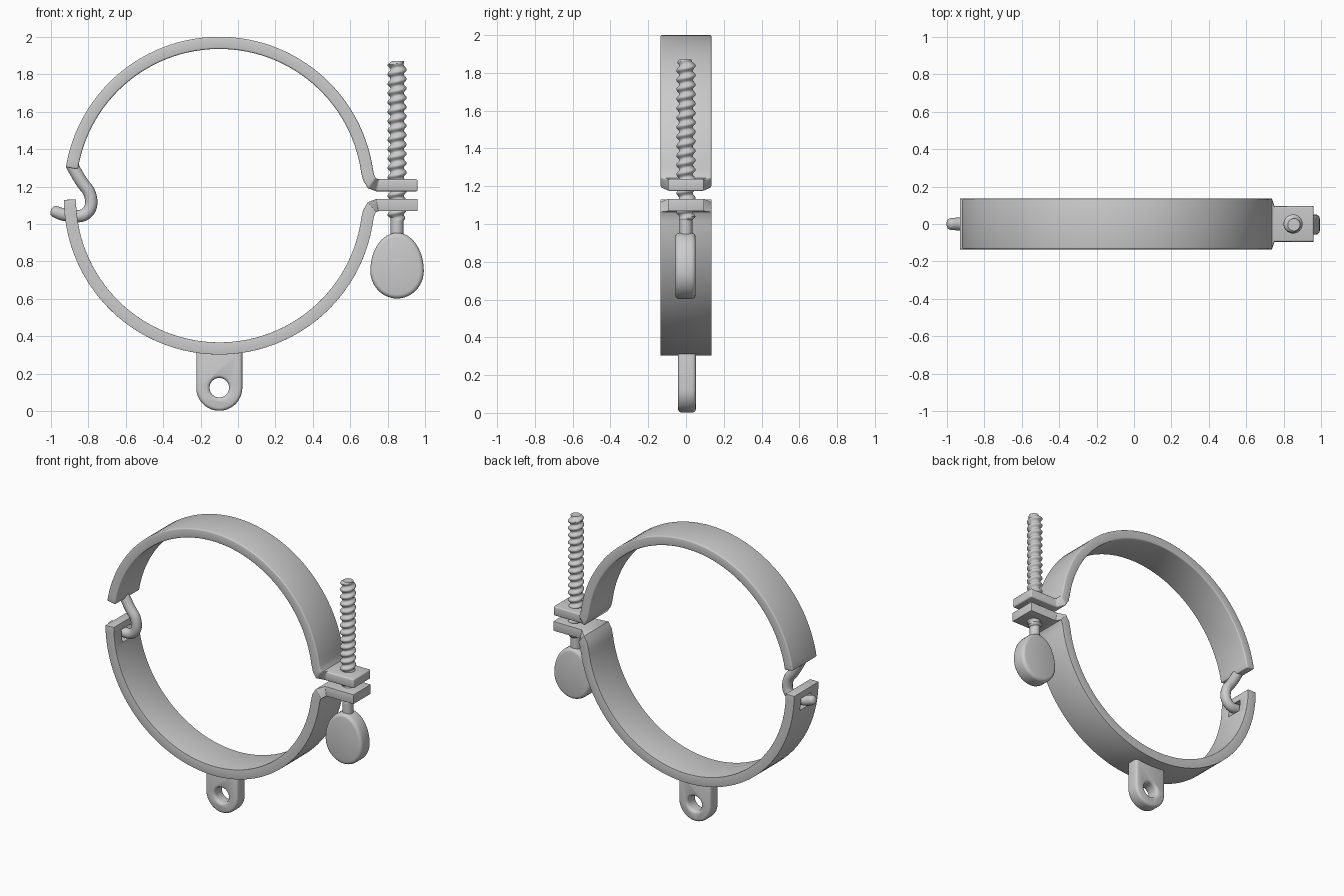
import bpy, bmesh, math
from mathutils import Vector

if "Cube" in bpy.data.objects:
    bpy.data.objects.remove(bpy.data.objects["Cube"])

CX, SX = -0.1, 0.85   # ring centre and screw axis in x


def make(name, verts, faces, bevel=0.0):
    me = bpy.data.meshes.new(name)
    bm = bmesh.new()
    vs = [bm.verts.new(v) for v in verts]
    for f in faces:
        bm.faces.new([vs[i] for i in f])
    bmesh.ops.recalc_face_normals(bm, faces=bm.faces)
    bm.to_mesh(me)
    bm.free()
    ob = bpy.data.objects.new(name, me)
    bpy.context.collection.objects.link(ob)
    if bevel:
        m = ob.modifiers.new("bevel", 'BEVEL')
        m.width, m.segments, m.limit_method = bevel, 3, 'ANGLE'
        m.angle_limit = math.radians(40)
    return ob


def finish(ob):
    bpy.ops.object.select_all(action='DESELECT')
    ob.select_set(True)
    bpy.context.view_layer.objects.active = ob
    for m in list(ob.modifiers):
        bpy.ops.object.modifier_apply(modifier=m.name)
    bpy.ops.object.shade_smooth_by_angle(angle=math.radians(35))


def prism(name, outline, half, bevel=0.0, y=0.0):
    n = len(outline)
    verts = [(x, y + s * half, z) for s in (-1, 1) for x, z in outline]
    faces = [range(n), range(n, 2 * n)]
    faces += [(i, (i + 1) % n, n + (i + 1) % n, n + i) for i in range(n)]
    return make(name, verts, faces, bevel)


def circle(cx, cz, rx, rz, n=32, a0=0, a1=360):
    full = a1 - a0 == 360
    step = math.radians(a1 - a0) / (n if full else n - 1)
    return [(cx + rx * math.cos(math.radians(a0) + i * step),
             cz + rz * math.sin(math.radians(a0) + i * step)) for i in range(n)]


def strap(name, path, thick=0.065):
    verts, n = [], len(path)
    pts = [Vector(p) for p in path]
    for i, p in enumerate(pts):
        d1 = (p - pts[max(i - 1, 0)]).normalized()
        d2 = (pts[min(i + 1, n - 1)] - p).normalized()
        d = (d1 + d2).normalized()
        nrm = Vector((-d.y, d.x)) * thick / 2 / max(d.dot(d2 if i < n - 1 else d1), 0.7)
        w = 0.135 if p.x < 0.725 else 0.095
        for q, y in ((p + nrm, -w), (p + nrm, w), (p - nrm, w), (p - nrm, -w)):
            verts.append((q.x, y, q.y))
    faces = [(0, 1, 2, 3), tuple(range(4 * n - 4, 4 * n))]
    for i in range(n - 1):
        faces += [(4*i + k, 4*i + (k+1) % 4, 4*i + 4 + (k+1) % 4, 4*i + 4 + k) for k in range(4)]
    return make(name, verts, faces, 0.009)


def cut(ob, cutter):
    cutter.hide_render = True
    m = ob.modifiers.new("cut", 'BOOLEAN')
    m.object, m.operation, m.solver = cutter, 'DIFFERENCE', 'EXACT'
    ob.modifiers.move(len(ob.modifiers) - 1, 0)
    finish(ob)
    bpy.data.objects.remove(cutter)


# Two half bands, each with a flat clamping tab on the right
upper = circle(CX, 1.17, 0.798, 0.798, 56, 170.8, 8)
upper += [(0.699, 1.245), (0.716, 1.218), (0.745, 1.207), (0.96, 1.207)]
finish(strap("upper_band", upper))

lower = [(-0.898, 1.13)] + circle(CX, 1.133, 0.798, 0.798, 56, 183, 352)
lower += [(0.699, 1.062), (0.716, 1.09), (0.745, 1.101), (0.96, 1.101)]
lower_band = strap("lower_band", lower)
slot = prism("slot_cutter", [(-1.0, 1.0), (-0.8, 1.0), (-0.8, 1.085), (-1.0, 1.085)], 0.055)
cut(lower_band, slot)

# Mounting lug with a hole
lug = prism("mounting_lug", circle(CX, 0.125, 0.123, 0.123, 32, 180, 360)
            + [(0.023, 0.33), (-0.223, 0.33)], 0.047, 0.018, 0.005)
cut(lug, prism("hole_cutter", circle(CX, 0.125, 0.052, 0.052), 0.2))

# Hook joining the halves
cu = bpy.data.curves.new("hook", 'CURVE')
cu.dimensions, cu.bevel_depth, cu.bevel_resolution, cu.use_fill_caps = '3D', 0.034, 5, True
path = [(-0.89, 1.32, 1), (-0.875, 1.29, 1), (-0.83, 1.215, 1), (-0.79, 1.17, 1),
        (-0.78, 1.09, 1), (-0.825, 1.04, 1), (-0.89, 1.045, 1), (-0.94, 1.05, 1),
        (-0.985, 1.07, 0.95), (-0.996, 1.075, 0.6), (-0.999, 1.076, 0.1)]
sp = cu.splines.new('NURBS')
sp.points.add(len(path) - 1)
for pt, (x, z, r) in zip(sp.points, path):
    pt.co, pt.radius = (x, 0, z, 1), r
sp.use_endpoint_u, sp.order_u, sp.resolution_u = True, 3, 6
hook = bpy.data.objects.new("hook", cu)
bpy.context.collection.objects.link(hook)
bpy.ops.object.select_all(action='DESELECT')
hook.select_set(True)
bpy.context.view_layer.objects.active = hook
bpy.ops.object.convert(target='MESH')
finish(bpy.context.object)

# Screw with a helical thread
Z0, Z1, PITCH, SEG, ROWS = 1.02, 1.87, 0.05, 24, 136
verts, faces = [], []
for j in range(ROWS + 1):
    z = Z0 + (Z1 - Z0) * j / ROWS
    end = min(1.0, 0.75 + min(z - Z0, Z1 - z) / 0.08)
    for i in range(SEG):
        a = math.tau * i / SEG
        ph = (z / PITCH - i / SEG) % 1.0
        ridge = min(1.0, max(0.0, 1.6 * (1 - abs(2 * ph - 1)) - 0.3))
        r = (0.036 + 0.015 * ridge) * end
        verts.append((SX + r * math.cos(a), r * math.sin(a), z))
for j in range(ROWS):
    faces += [(j*SEG + i, j*SEG + (i+1) % SEG, (j+1)*SEG + (i+1) % SEG, (j+1)*SEG + i)
              for i in range(SEG)]
faces += [range(SEG), range(ROWS * SEG, (ROWS + 1) * SEG)]
finish(make("screw_thread", verts, faces))

# Plain neck and egg-shaped thumb grip
bpy.ops.mesh.primitive_cylinder_add(vertices=24, radius=0.034, depth=0.14, location=(SX, 0, 0.98))
bpy.context.object.name = "screw_neck"
finish(bpy.context.object)
egg = [(SX + 0.143 * c, 0.75 + s * (0.203 if s > 0 else 0.148))
       for c, s in circle(0, 0, 1, 1, 48)]
finish(prism("thumb_grip", egg, 0.054, 0.022, -0.003))
